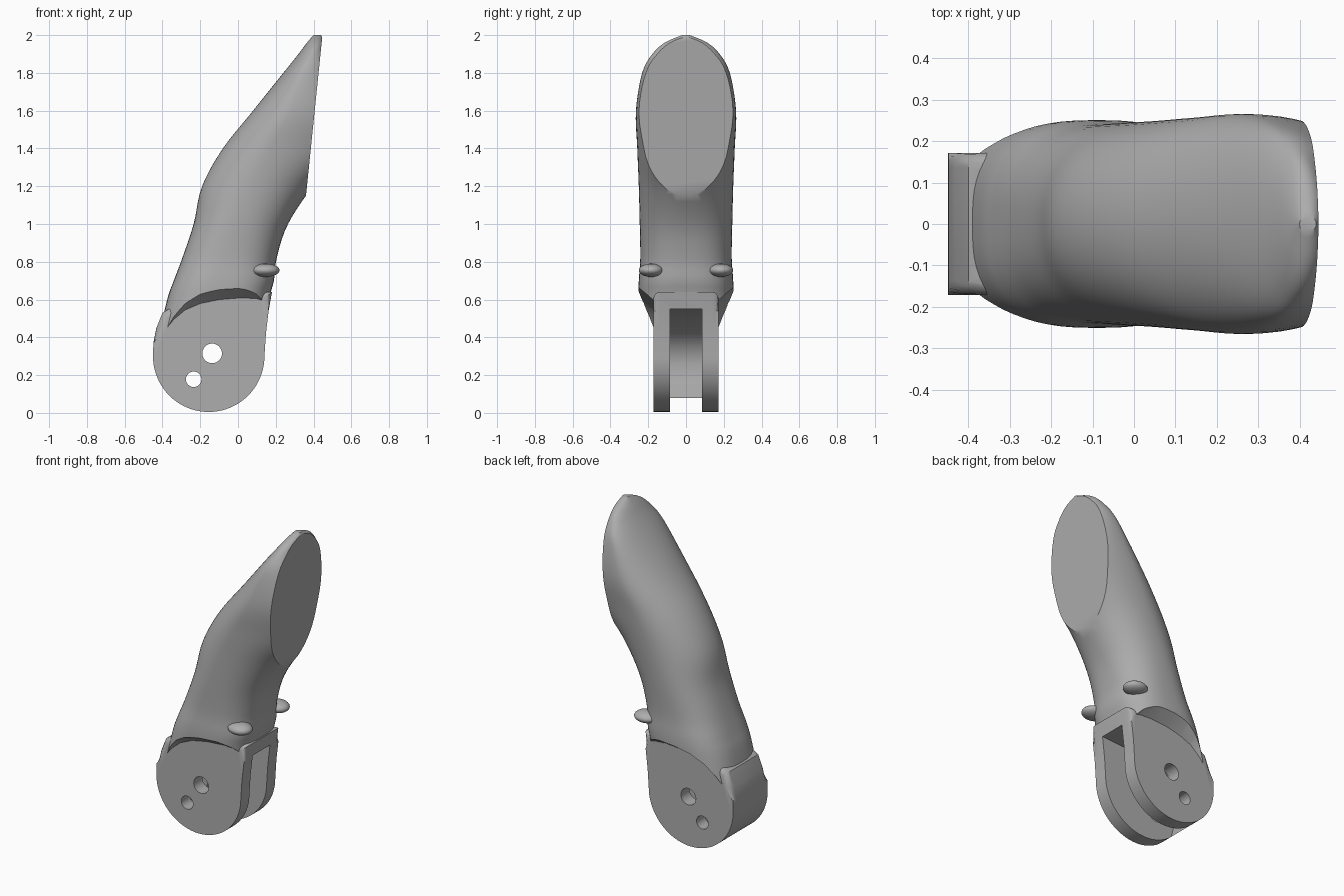
import bpy, bmesh, math
from mathutils import Vector

cube = bpy.data.objects.get("Cube")
if cube:
    bpy.data.objects.remove(cube, do_unlink=True)

grey = bpy.data.materials.new("plain_grey")
grey.use_nodes = True
COLOUR = (0.42, 0.42, 0.42, 1)
grey.diffuse_color = COLOUR
grey.node_tree.nodes["Principled BSDF"].inputs["Base Color"].default_value = COLOUR


def make_object(name, bm):
    bmesh.ops.recalc_face_normals(bm, faces=bm.faces)
    mesh = bpy.data.meshes.new(name)
    bm.to_mesh(mesh)
    bm.free()
    mesh.materials.append(grey)
    obj = bpy.data.objects.new(name, mesh)
    bpy.context.collection.objects.link(obj)
    return obj


def select_only(obj):
    bpy.ops.object.select_all(action='DESELECT')
    obj.select_set(True)
    bpy.context.view_layer.objects.active = obj


def combine(target, tool, operation):
    """Apply a boolean and remove the tool object."""
    select_only(target)
    mod = target.modifiers.new("boolean", 'BOOLEAN')
    mod.object, mod.operation, mod.solver = tool, operation, 'EXACT'
    bpy.ops.object.modifier_apply(modifier=mod.name)
    bpy.data.objects.remove(tool, do_unlink=True)


def skin(bm, rings):
    """Join closed rings of points with quads and cap both ends."""
    loops = [[bm.verts.new(p) for p in ring] for ring in rings]
    n = len(loops[0])
    for a, b in zip(loops, loops[1:]):
        for i in range(n):
            j = (i + 1) % n
            bm.faces.new((a[i], a[j], b[j], b[i]))
    return bm.faces.new(loops[0]), bm.faces.new(loops[-1])


def prism(name, outline, y0, y1, shift=0.0, bevel=0.0):
    """Outline in x, z extruded along y; the far end may be shifted in z."""
    bm = bmesh.new()
    caps = skin(bm, [[(x, y0, z) for x, z in outline],
                     [(x, y1, z + shift) for x, z in outline]])
    if bevel:
        edges = {e for f in caps for e in f.edges}
        bmesh.ops.bevel(bm, geom=list(edges), offset=bevel, segments=4,
                        profile=0.5, affect='EDGES')
    return make_object(name, bm)


def spline(rows, steps):
    """Catmull-Rom through rows of section values."""
    pts = [Vector(r) for r in rows]
    out = []
    for i in range(len(pts) - 1):
        a, b = pts[max(i - 1, 0)], pts[i]
        c, d = pts[i + 1], pts[min(i + 2, len(pts) - 1)]
        for s in range(steps):
            t = s / steps
            out.append(b + (c - a) * (t / 2)
                       + (a * 2 - b * 5 + c * 4 - d) * (t * t / 2)
                       + (b * 3 - a - c * 3 + d) * (t ** 3 / 2))
    return out + [pts[-1]]


def section(row, count=64):
    z, back, mid, front, width, power = row
    ring = []
    for i in range(count):
        a = math.tau * i / count
        c, s = math.cos(a), math.sin(a)
        reach = front - mid if c > 0 else mid - back
        ring.append((mid + reach * math.copysign(abs(c) ** (2 / power), c),
                     width * math.copysign(abs(s) ** (2 / power), s), z))
    return ring


# Finger body: height, back x, middle x, front x, half width, squareness
rows = [
    (.36, -.43, -.15, .13, .24, 3.2),
    (.6, -.375, -.1, .165, .25, 2.8),
    (.7, -.34, -.08, .19, .25, 2.7),
    (.82, -.295, -.05, .205, .242, 2.5),
    (1, -.235, 0, .265, .245, 2.3),
    (1.2, -.19, .08, .4, .25, 2.1),
    (1.4, -.08, .17, .6, .258, 2),
    (1.6, .08, .28, .65, .265, 2),
    (1.8, .24, .35, .54, .232, 2),
    (1.9, .32, .39, .48, .178, 2),
    (1.96, .365, .41, .46, .112, 2),
    (2, .4, .42, .44, .02, 2),
]
bm = bmesh.new()
skin(bm, [section(r) for r in spline(rows, 5)])

# Flat fingertip pad
cut = bmesh.ops.bisect_plane(bm, geom=bm.verts[:] + bm.edges[:] + bm.faces[:],
                             plane_co=(.36, 0, 1.15), plane_no=(1, 0, -.1024),
                             clear_outer=True)
rim = [e for e in cut["geom_cut"] if isinstance(e, bmesh.types.BMEdge)]
bmesh.ops.edgeloop_fill(bm, edges=rim)
body = make_object("finger_body", bm)

# Side recesses under a curved, sloping ledge
ledge = [(-.6, .28), (-.43, .38), (-.38, .44), (-.34, .49), (-.28, .54),
         (-.2, .575), (-.1, .595), (.02, .605), (.1, .6), (.2, .57), (.4, .5),
         (.4, -.3), (-.6, -.3)]
for side in (-1, 1):
    combine(body, prism("ledge_cutter", ledge, side * .165, side * .3, .09),
            'DIFFERENCE')

# Grip ridges beside the knuckle
for side in (-1, 1):
    bm = bmesh.new()
    bmesh.ops.create_uvsphere(bm, u_segments=32, v_segments=16, radius=1)
    bmesh.ops.scale(bm, vec=(.075, .065, .035), verts=bm.verts)
    bmesh.ops.translate(bm, vec=(.145, side * .185, .755), verts=bm.verts)
    combine(body, make_object("grip_ridge", bm), 'UNION')

# Rounded hinge knuckle
CX, CZ, R = -.155, .3, .295
arc = [(CX + R * math.cos(a), CZ + R * math.sin(a))
       for a in (math.pi * (1 + i / 40) for i in range(41))]
outline = arc + [(.148, .42), (.162, .54), (.18, .64), (-.1, .64),
                 (-.35, .56), (-.4, .53), (-.432, .45), (-.448, .37)]
combine(body, prism("hinge_knuckle", outline, -.172, .172, bevel=.035), 'UNION')

# Central slot, closed at the back
slot = [(.6, .55), (.14, .55), (0, .54), (-.15, .5), (-.3, .42), (-.37, .34),
        (-.385, .26), (-.375, .17), (-.35, .08), (-.34, -.2), (.6, -.2)]
combine(body, prism("slot_cutter", slot, -.086, .086), 'DIFFERENCE')

# Pin holes through both arms
for x, z, r in ((-.137, .315, .052), (-.235, .178, .041)):
    hole = [(x + r * math.cos(math.tau * i / 32), z + r * math.sin(math.tau * i / 32))
            for i in range(32)]
    combine(body, prism("hole_cutter", hole, -.5, .5), 'DIFFERENCE')

select_only(body)
bpy.ops.object.shade_smooth_by_angle(angle=math.radians(35))
